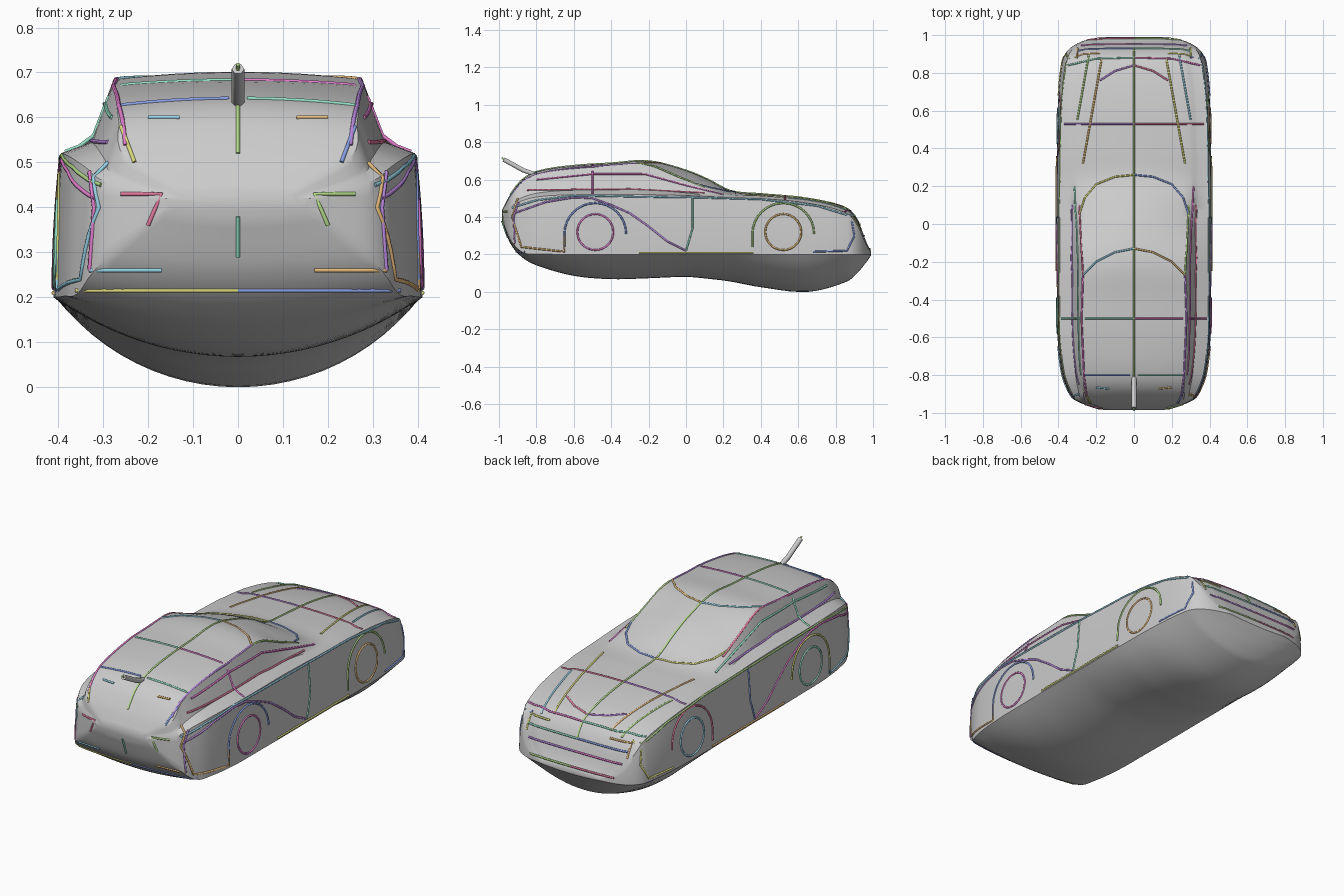
import bpy, bmesh, math
from mathutils import Vector
from mathutils.bvhtree import BVHTree

if "Cube" in bpy.data.objects:
    bpy.data.objects.remove(bpy.data.objects["Cube"])

# Stations: y, belly z, sill z, sill x, shoulder x, shoulder z, roof edge x, roof edge z, top z
ST = [
    (-.985, .38, .395, .16, .16, .42, .12, .43, .435),
    (-.94, .26, .28, .30, .29, .455, .25, .51, .52),
    (-.87, .18, .21, .355, .34, .49, .265, .59, .605),
    (-.78, .135, .203, .385, .37, .51, .27, .632, .648),
    (-.6, .086, .2, .405, .39, .52, .275, .662, .675),
    (-.4, .068, .2, .408, .393, .52, .28, .675, .688),
    (-.2, .073, .2, .41, .393, .52, .275, .68, .70),
    (0, .08, .2, .41, .393, .515, .285, .60, .65),
    (.12, .07, .2, .41, .393, .51, .30, .55, .60),
    (.24, .055, .2, .41, .39, .505, .30, .52, .54),
    (.4, .025, .2, .408, .388, .50, .30, .513, .524),
    (.65, .0, .2, .402, .38, .475, .29, .49, .50),
    (.86, .055, .2, .38, .355, .42, .27, .435, .447),
    (.92, .105, .2, .35, .33, .35, .26, .37, .38),
    (.965, .16, .2, .28, .27, .25, .20, .26, .265),
    (.99, .195, .203, .18, .17, .212, .12, .215, .217),
]


def slope(i, k):
    a, b = max(i - 1, 0), min(i + 1, len(ST) - 1)
    return (ST[b][k] - ST[a][k]) / (ST[b][0] - ST[a][0])


def blend(i, t):
    # Smooth interpolation between two stations
    h = ST[i + 1][0] - ST[i][0]
    out = [ST[i][0] + h * t]
    for k in range(1, 9):
        p, q, m, n = ST[i][k], ST[i + 1][k], slope(i, k) * h, slope(i + 1, k) * h
        out.append((2*t**3 - 3*t*t + 1) * p + (t**3 - 2*t*t + t) * m
                   + (3*t*t - 2*t**3) * q + (t**3 - t*t) * n)
    return out


def half_section(s):
    y, zb, zs, w, sx, sz, cx, cz, zt = s
    zb = max(zb, 0)
    pts = []
    # Belly is a shallow circular arc that meets the sill at an angle
    sag = max(zs - zb, .002)
    full = 2 * math.atan(sag / w)
    rad = w / math.sin(full)
    for i in range(13):
        a = full * i / 12
        pts.append((rad * math.sin(a), zb + rad * (1 - math.cos(a))))
    for i in range(1, 7):
        t = i / 6
        pts.append((w + (sx - w) * t * t, zs + (sz - zs) * t))
    wx, wz = cx + (sx - cx) * .42, sz + (cz - sz) * .17
    pts.append((wx, wz))
    for i in range(1, 5):
        t = i / 4
        pts.append((wx + (cx - wx) * t, wz + (cz - wz) * t))
    for i in range(1, 9):
        t = 1 - i / 8
        pts.append((cx * t, cz + (zt - cz) * (1 - t * t)))
    return [Vector((x, y, z)) for x, z in pts]


# Body shell: mirrored loft with a rounded belly
bm = bmesh.new()
rows = []
sections = [blend(i, j / 5) for i in range(len(ST) - 1) for j in range(5)] + [blend(len(ST) - 2, 1)]
for s in sections:
    h = half_section(s)
    ring = h + [Vector((-p.x, p.y, p.z)) for p in h[-2:0:-1]]
    rows.append([bm.verts.new(p) for p in ring])
n = len(rows[0])
for a, b in zip(rows, rows[1:]):
    for i in range(n):
        bm.faces.new((a[i], a[(i + 1) % n], b[(i + 1) % n], b[i]))
bm.faces.new(rows[0])
bm.faces.new(rows[-1])
bmesh.ops.recalc_face_normals(bm, faces=bm.faces)
tree = BVHTree.FromBMesh(bm)
mesh = bpy.data.meshes.new("body_shell")
bm.to_mesh(mesh)
bm.free()
body = bpy.data.objects.new("body_shell", mesh)
bpy.context.collection.objects.link(body)
bpy.context.view_layer.objects.active = body
body.select_set(True)
bpy.ops.object.shade_smooth_by_angle(angle=math.radians(35))

# Line colours
COLORS = [(.75, .2, .6), (.3, .75, .55), (.25, .35, .8), (.7, .7, .2), (.8, .5, .2),
          (.3, .65, .8), (.45, .7, .25), (.75, .2, .35), (.5, .25, .75)]
MATS = []
for i, c in enumerate(COLORS):
    m = bpy.data.materials.new("line_%d" % i)
    m.diffuse_color = (*c, 1)
    m.use_nodes = True
    m.node_tree.nodes["Principled BSDF"].inputs["Base Color"].default_value = m.diffuse_color
    MATS.append(m)
count = 0


def tube(name, pts, r=.005, closed=False):
    global count
    cu = bpy.data.curves.new(name, 'CURVE')
    cu.dimensions = '3D'
    cu.bevel_depth = r
    cu.bevel_resolution = 1
    cu.use_fill_caps = True
    sp = cu.splines.new('POLY')
    sp.points.add(len(pts) - 1)
    for p, q in zip(sp.points, pts):
        p.co = (*q, 1)
    sp.use_cyclic_u = closed
    cu.materials.append(MATS[count % len(MATS)])
    count += 1
    bpy.context.collection.objects.link(bpy.data.objects.new(name, cu))


def trace(name, view, pts, mirror=True, closed=False):
    # Project a flat line onto the body from the given side
    dense = []
    for (a, b), (c, d) in zip(pts, pts[1:]):
        k = max(2, int(math.hypot(c - a, d - b) / .03))
        dense += [(a + (c - a) * i / k, b + (d - b) * i / k) for i in range(k)]
    dense.append(pts[-1])
    for sgn in ((1, -1) if mirror else (1,)):
        out = []
        for a, b in dense:
            o, d = {'side': ((sgn, a, b), (-sgn, 0, 0)),
                    'top': ((sgn * a, b, 2), (0, 0, -1)),
                    'tail': ((sgn * a, -2, b), (0, 1, 0)),
                    'nose': ((sgn * a, 2, b), (0, -1, 0))}[view]
            hit = tree.ray_cast(Vector(o), Vector(d))[0]
            if hit:
                out.append(hit)
        if len(out) > 1:
            tube(name, out, closed=closed)


# Wheel outlines and arches
for tag, y in (("rear", -.485), ("front", .52)):
    trace(tag + "_wheel_ring", 'side',
          [(y + .096 * math.cos(a), .32 + .096 * math.sin(a))
           for a in [math.tau * i / 32 for i in range(32)]], closed=True)
    trace(tag + "_wheel_arch", 'side',
          [(y - .165, .24)] + [(y - .165 * math.cos(a), .31 + .165 * math.sin(a))
                               for a in [math.pi * i / 16 for i in range(17)]])

# Side lines
trace("rear_haunch", 'side', [(-.92, .42), (-.75, .48), (-.6, .505), (-.5, .5), (-.4, .465),
                              (-.3, .42), (-.2, .35), (-.1, .27), (0, .22)])
trace("door_edge", 'side', [(0, .22), (.035, .34), (.035, .51)])
trace("sill", 'side', [(-.25, .21), (.36, .21)])
trace("belt_line", 'side', [(-.93, .45), (-.8, .49), (-.6, .515), (-.2, .508), (.04, .505),
                            (.4, .495), (.7, .46), (.88, .405)])
trace("window_lower", 'side', [(-.85, .545), (-.3, .55), (.1, .53)])
trace("window_upper", 'side', [(-.8, .6), (-.5, .63), (-.22, .63), (0, .57), (.2, .52)])
trace("nose_corner", 'side', [(.88, .41), (.9, .3), (.86, .22), (.68, .215)])
trace("tail_corner", 'side', [(-.9, .5), (-.93, .4), (-.88, .24), (-.65, .215), (-.65, .3)])

# Roof and hood lines
trace("centre_line", 'top', [(0, -.94), (0, .93)], False)
trace("hood_cross_line", 'top', [(0, .53), (.37, .53)])
trace("roof_cross_line", 'top', [(0, -.5), (.385, -.5)])
trace("windscreen_base", 'top', [(0, .26), (.1, .25), (.2, .21), (.26, .14), (.29, .05)])
trace("windscreen_top", 'top', [(0, -.13), (.1, -.15), (.2, -.2), (.27, -.27)])
trace("screen_pillar", 'top', [(.27, -.27), (.28, -.1), (.29, .1)])
trace("roof_rail", 'top', [(.27, -.27), (.278, -.5), (.265, -.8), (.25, -.92)])
trace("roof_rear_edge", 'top', [(.02, -.8), (.26, -.8)])
trace("hood_crease", 'top', [(.17, .88), (.27, .32)])
trace("hood_outer_crease", 'top', [(.24, .89), (.3, .55)])
trace("hood_chevron", 'top', [(0, .84), (.1, .81), (.18, .76)])
trace("nose_edge", 'top', [(0, .88), (.2, .875), (.35, .84)])

# Tail and nose details
trace("tail_lower_edge", 'tail', [(0, .215), (.36, .215)])
trace("tail_bumper", 'tail', [(.17, .26), (.33, .26)])
trace("tail_lamp", 'tail', [(.26, .43), (.17, .43), (.2, .36)])
trace("tail_side_edge", 'tail', [(.33, .26), (.32, .4), (.33, .48)])
trace("tail_rib", 'tail', [(0, .29), (0, .38)], False)
trace("tail_screen_side", 'tail', [(.26, .58), (.23, .5)])
trace("tail_screen_bar", 'tail', [(.13, .6), (.2, .6)])
for z, w in ((.23, .25), (.3, .28), (.36, .3)):
    trace("grille_bar", 'nose', [(0, z), (w, z)])
trace("nose_lamp", 'nose', [(.18, .4), (.3, .4), (.3, .33)])

# Antenna, leaning back, with a coloured core line
path = [(0, -.81, .63), (0, -.87, .65), (0, -.92, .678), (0, -.975, .708)]
tube("antenna", path, .014)
bpy.data.objects["antenna"].data.materials.clear()
tube("antenna_core", path + [(0, -.985, .718)], .005)
